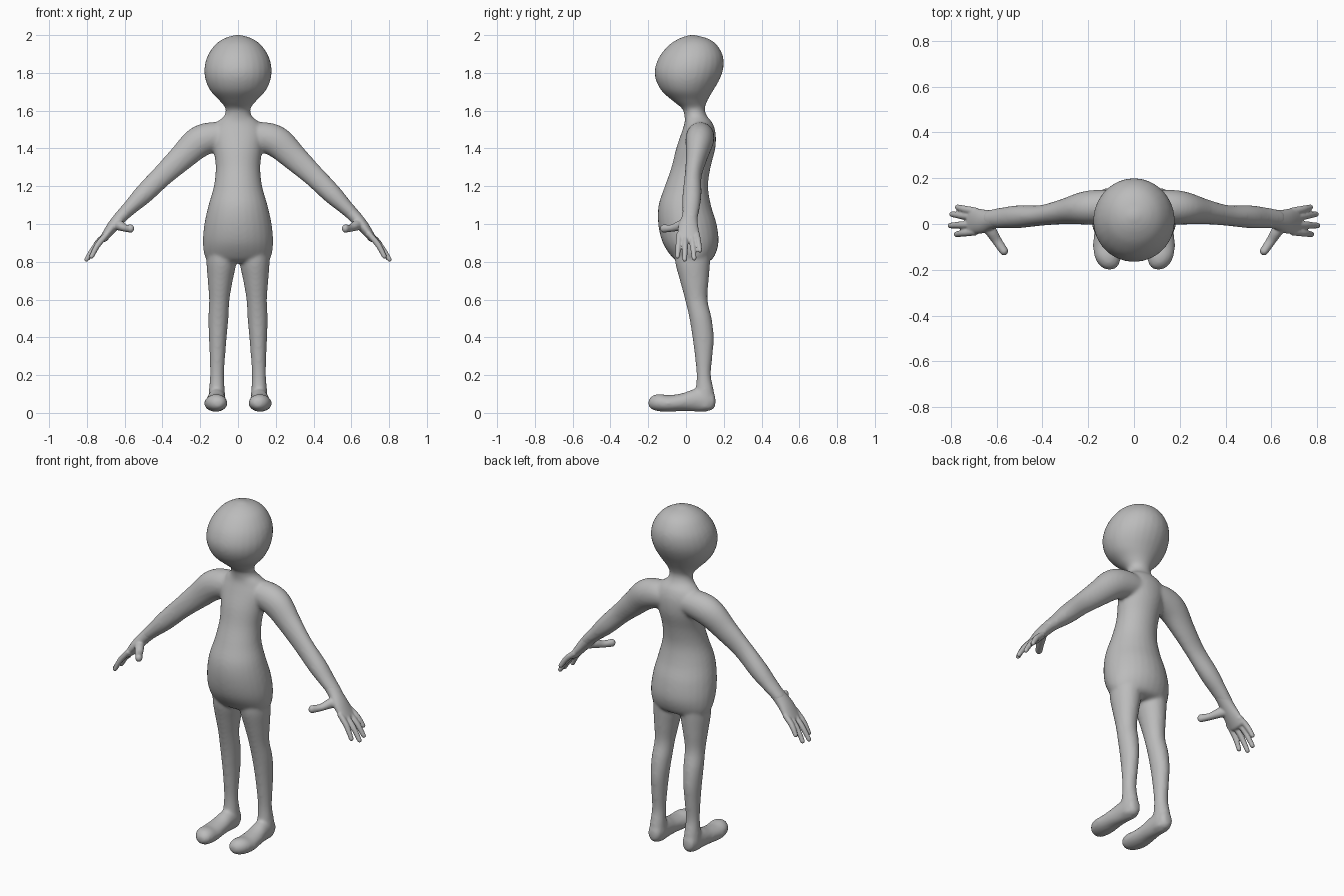
import bpy, bmesh, math
from mathutils import Vector

SKIN = bpy.data.materials.new("grey_skin")
SKIN.diffuse_color = (0.5, 0.5, 0.5, 1)
X, Y, Z = Vector((1, 0, 0)), Vector((0, 1, 0)), Vector((0, 0, 1))


def smooth_rows(rows, steps=5):
    """Catmull-Rom interpolation through rows of numbers."""
    out = []
    for i in range(len(rows) - 1):
        quad = zip(rows[max(i - 1, 0)], rows[i], rows[i + 1], rows[min(i + 2, len(rows) - 1)])
        quad = list(quad)
        for k in range(steps):
            t = k / steps
            out.append([0.5 * (2 * b + (c - a) * t + (2 * a - 5 * b + 4 * c - d) * t * t
                               + (3 * b - a - 3 * c + d) * t ** 3) for a, b, c, d in quad])
    return out + [list(rows[-1])]


def loft(bm, rings, side=1, n=28):
    """Skin elliptical rings given as (centre, u vector, v vector)."""
    loops = []
    for c, u, v in rings:
        loop = []
        for k in range(n):
            a = 2 * math.pi * k / n
            p = c + u * math.cos(a) + v * math.sin(a)
            loop.append(bm.verts.new((p.x * side, p.y, p.z)))
        loops.append(loop)
    for a, b in zip(loops, loops[1:]):
        for k in range(n):
            bm.faces.new((a[k], a[(k + 1) % n], b[(k + 1) % n], b[k]))
    bm.faces.new(loops[0])
    bm.faces.new(loops[-1])


def upright(bm, rows, side=1):
    """Rows are z, x centre, x half width, front y, back y."""
    loft(bm, [(Vector((x, (f + b) / 2, z)), X * max(w, .002), Y * max((b - f) / 2, .002))
              for z, x, w, f, b in smooth_rows(rows)], side)


def limb(bm, rows, side=1, up=Y):
    """Rows are x, y, z, radius along 'up', radius across; ends are rounded."""
    rows = smooth_rows(rows)
    pts = [Vector(r[:3]) for r in rows]
    rings = []
    for i, r in enumerate(rows):
        t = (pts[min(i + 1, len(pts) - 1)] - pts[max(i - 1, 0)]).normalized()
        u = (up - t * up.dot(t)).normalized()
        rings.append((pts[i], u * r[3], t.cross(u) * r[4]))
    # rounded tip
    c, u, v = rings[-1]
    for a in (0.4, 0.8, 1.2, 1.5):
        rings.append((c + t * min(r[3], r[4]) * math.sin(a), u * math.cos(a), v * math.cos(a)))
    loft(bm, rings, side)


def finish(name, bm, voxel, repeat):
    """Fuse the overlapping volumes into one smooth skin."""
    bmesh.ops.recalc_face_normals(bm, faces=bm.faces)
    me = bpy.data.meshes.new(name)
    bm.to_mesh(me)
    bm.free()
    me.materials.append(SKIN)
    ob = bpy.data.objects.new(name, me)
    bpy.context.collection.objects.link(ob)
    for p in me.polygons:
        p.use_smooth = True
    m = ob.modifiers.new("fuse", 'REMESH')
    m.mode, m.voxel_size, m.use_smooth_shade = 'VOXEL', voxel, True
    m = ob.modifiers.new("soften", 'SMOOTH')
    m.factor, m.iterations = 0.5, repeat


body = bmesh.new()

# torso, neck and head
upright(body, [
    (.795, 0, .125, -.03, .10), (.82, 0, .172, -.07, .145), (.90, 0, .186, -.123, .172),
    (1.0, 0, .178, -.147, .162), (1.1, 0, .156, -.145, .132), (1.2, 0, .128, -.112, .117),
    (1.3, 0, .118, -.077, .13), (1.4, 0, .13, -.052, .155), (1.48, 0, .14, -.025, .157),
    (1.535, 0, .115, -.008, .14), (1.57, 0, .075, -.008, .112), (1.61, 0, .066, -.02, .10),
    (1.65, 0, .095, -.068, .112), (1.70, 0, .142, -.125, .14), (1.75, 0, .168, -.155, .17),
    (1.8, 0, .178, -.166, .192), (1.85, 0, .174, -.157, .2), (1.9, 0, .156, -.132, .192),
    (1.95, 0, .120, -.087, .162), (1.98, 0, .078, -.04, .12), (1.995, 0, .036, .0, .07),
    (2.002, 0, .004, .03, .04)])

for s in (1, -1):
    # leg
    upright(body, [
        (.88, .09, .07, -.06, .13), (.8, .088, .079, -.058, .128), (.7, .094, .066, -.032, .12),
        (.6, .099, .054, -.005, .114), (.5, .104, .053, .018, .136), (.4, .107, .047, .034, .147),
        (.3, .109, .041, .047, .14), (.2, .111, .037, .056, .132), (.12, .112, .042, .05, .147),
        (.06, .112, .046, .04, .154), (.02, .112, .038, .05, .145)], s)
    # foot: y, x centre, half width, bottom z, top z
    foot = smooth_rows([
        (.157, .112, .008, .05, .07), (.145, .112, .034, .02, .11), (.10, .112, .045, .006, .13),
        (.04, .114, .049, .008, .125), (-.02, .117, .055, .01, .104), (-.09, .118, .061, .006, .094),
        (-.14, .115, .058, .008, .1), (-.175, .11, .046, .016, .092), (-.194, .107, .026, .03, .075),
        (-.2, .106, .005, .048, .056)])
    loft(body, [(Vector((x, y, (a + b) / 2)), X * w, Z * (b - a) / 2) for y, x, w, a, b in foot], s)
    # arm
    limb(body, [
        (.04, .075, 1.465, .07, .065), (.13, .075, 1.46, .075, .08), (.21, .07, 1.432, .073, .083),
        (.3, .055, 1.35, .056, .07), (.4, .038, 1.256, .045, .058), (.5, .032, 1.157, .05, .052),
        (.57, .027, 1.088, .046, .04), (.63, .022, 1.03, .04, .033)], s)

finish("body", body, .0085, 10)

# hands: palm, four fingers and a thumb
hands = bmesh.new()
for s in (1, -1):
    limb(hands, [
        (.57, .027, 1.088, .042, .036), (.62, .02, 1.037, .042, .034),
        (.665, .012, .985, .053, .03), (.71, .014, .925, .06, .021)], s)
    for y0, tip in ((-.034, (.775, -.045, .828)), (-.002, (.802, -.007, .812)),
                    (.03, (.795, .043, .818)), (.056, (.77, .073, .86))):
        mid = [(.69 + tip[0]) / 2 + .008, (y0 + tip[1]) / 2, (.95 + tip[2]) / 2 + .003]
        limb(hands, [(.69, y0, .95, .016, .016), (*mid, .0155, .0155), (*tip, .0125, .0125)], s)
    limb(hands, [
        (.65, .005, 1.0, .03, .028), (.622, -.035, .99, .026, .025),
        (.597, -.075, .978, .019, .021), (.568, -.118, .976, .022, .019)], s, Z)
finish("hands", hands, .005, 4)
